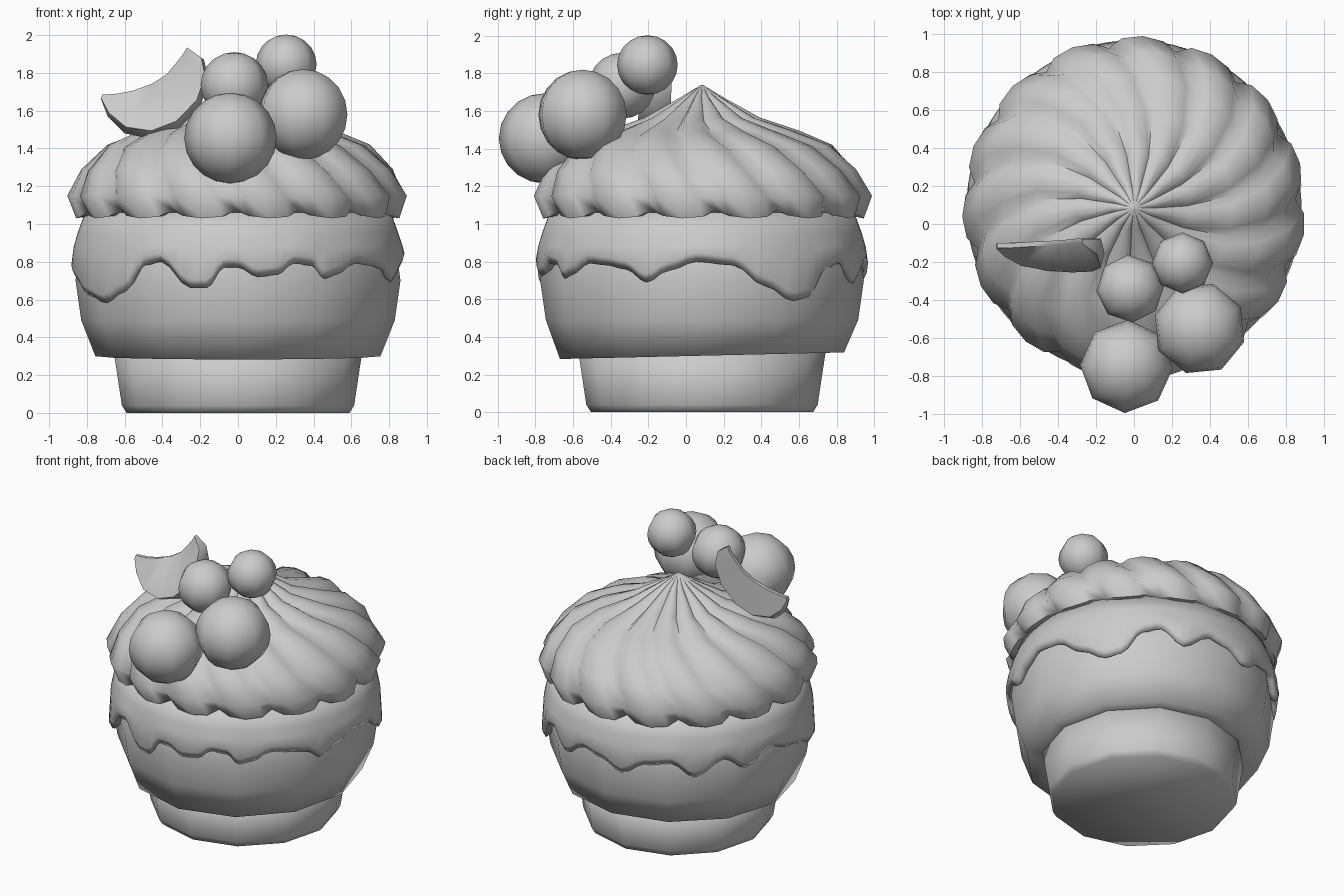
import bpy, bmesh, math

if "Cube" in bpy.data.objects:
    bpy.data.objects.remove(bpy.data.objects["Cube"])

CY = 0.085  # the cake axis sits slightly behind the origin

grey = bpy.data.materials.new("plain grey")
grey.diffuse_color = (0.6, 0.6, 0.6, 1)
grey.use_nodes = True
grey.node_tree.nodes["Principled BSDF"].inputs["Base Color"].default_value = grey.diffuse_color


def finish(name, bm, angle=50):
    bmesh.ops.recalc_face_normals(bm, faces=bm.faces)
    me = bpy.data.meshes.new(name)
    bm.to_mesh(me)
    bm.free()
    ob = bpy.data.objects.new(name, me)
    bpy.context.collection.objects.link(ob)
    me.materials.append(grey)
    bpy.ops.object.select_all(action='DESELECT')
    ob.select_set(True)
    bpy.context.view_layer.objects.active = ob
    bpy.ops.object.shade_smooth_by_angle(angle=math.radians(angle))
    return ob


def loft(name, rings, angle=50):
    """Skin a stack of closed rings and cap both ends."""
    bm = bmesh.new()
    vs = [[bm.verts.new(p) for p in ring] for ring in rings]
    n = len(vs[0])
    for a, b in zip(vs, vs[1:]):
        for i in range(n):
            j = (i + 1) % n
            bm.faces.new((a[i], a[j], b[j], b[i]))
    bm.faces.new(vs[0])
    bm.faces.new(vs[-1])
    return finish(name, bm, angle)


def polar(a, r, z):
    """Angle 0 faces the front, growing towards +x."""
    return (r * math.sin(a), CY - r * math.cos(a), z)


def ring(r, z, n=12, wobble=0.0):
    pts = []
    for i in range(n):
        a = math.tau * i / n
        pts.append(polar(a, r, z - wobble * math.cos(a / 2) ** 2 + wobble * 0.5))
    return pts


# Cup and cake body
loft("cup", [ring(0.59, 0), ring(0.615, 0.04), ring(0.66, 0.34)], 120)
loft("cake", [ring(0.6, 0.315, 12, 0.03), ring(0.755, 0.30, 12, 0.035), ring(0.83, 0.49),
              ring(0.86, 0.70), ring(0.84, 0.85), ring(0.76, 1.02)], 130)

# Icing with a dripping lower edge: (degrees, edge height)
drips = [(0, .77), (7, .72), (14, .73), (20, .79), (27, .78), (32, .71), (37, .73), (46, .79), (54, .78),
         (62, .76), (70, .69), (78, .75), (88, .80), (101, .78), (113, .67), (124, .59),
         (131, .61), (140, .76), (148, .79), (158, .68), (170, .78), (180, .75), (190, .68),
         (200, .76), (212, .78), (222, .68), (235, .79), (245, .70), (258, .79), (270, .74),
         (280, .70), (294, .62), (306, .58), (316, .64), (325, .78), (332, .80), (343, .66),
         (349, .66), (355, .77)]


# Round the drips by easing between neighbouring heights
eased = []
for (d0, h0), (d1, h1) in zip(drips, drips[1:] + [(360, drips[0][1])]):
    for t in (0, 0.3, 0.7):
        eased.append((d0 + (d1 - d0) * t, h0 + (h1 - h0) * t * t * (3 - 2 * t)))


def icing_ring(r, z=None, blend=0.0, lift=0.0):
    pts = []
    for deg, edge in eased:
        h = edge + lift if z is None else z + blend * (edge - 0.75)
        pts.append(polar(math.radians(deg), r, h))
    return pts


loft("icing", [icing_ring(0.82, lift=0.03), icing_ring(0.86), icing_ring(0.882, lift=0.045),
               icing_ring(0.87, 0.88, 0.2), icing_ring(0.85, 0.95), icing_ring(0.81, 1.06)], 120)

# Swirled cream: broad lobes that twist as they run outwards from the peak
LOBES = 15
section = [(0, 0), (0.2, 0.7), (0.5, 1), (0.8, 0.8)]   # position in lobe, fullness
profile = [(0.004, 1.74), (0.12, 1.67), (0.31, 1.565), (0.52, 1.495), (0.70, 1.42),
           (0.83, 1.29), (0.905, 1.15), (0.86, 1.03), (0.70, 1.06)]
twist = [-24, -24, -21, -16, -9, -2, 4, 6, 6]
drop = [0, 0, -.02, -.03, -.035, -.03, -.01, .045, 0]  # height change in the grooves
pull = [0, .2, .1, .02, .03, .05, .06, .05, 0]        # inward pull in the grooves
cream = []
for (r, z), tw, dz, dr in zip(profile, twist, drop, pull):
    pts = []
    for k in range(LOBES):
        for t, full in section:
            a = math.tau * (k + t) / LOBES + math.radians(tw + 113)
            dip = 1 - full
            pts.append(polar(a, r * (1 - dr * dip), z + dz * dip))
    cream.append(pts)
loft("cream_swirl", cream, 60)

# Berries
for i, (x, y, z, r, turn) in enumerate([(-0.04, -0.75, 1.455, 0.24, -2), (0.345, -0.55, 1.58, 0.24, 28),
                                        (-0.02, -0.34, 1.735, 0.175, 4), (0.255, -0.205, 1.845, 0.158, 0)]):
    bm = bmesh.new()
    bmesh.ops.create_uvsphere(bm, u_segments=8, v_segments=10, radius=r)
    bmesh.ops.scale(bm, vec=(1.02, 1.02, 1), verts=bm.verts)
    ob = finish("berry_%d" % (i + 1), bm, 60)
    ob.location = (x, y, z)
    ob.rotation_euler.z = math.radians(turn)

# Fruit slice: wedge with a thin inner edge and a thick outer rind
# stations: outer x, z, inner x, z, front y, back y
stations = [(-.725, 1.66, -.72, 1.685, -.13, -.10), (-.69, 1.57, -.64, 1.69, -.17, -.10),
            (-.60, 1.48, -.56, 1.705, -.22, -.095), (-.46, 1.45, -.46, 1.74, -.245, -.09),
            (-.32, 1.50, -.38, 1.79, -.255, -.085), (-.20, 1.62, -.33, 1.85, -.25, -.08),
            (-.155, 1.76, -.29, 1.90, -.23, -.075), (-.18, 1.87, -.27, 1.935, -.16, -.08)]
loft("fruit_slice", [[(ox, (f + b) / 2, oz), (ox * .85 + ix * .15, f, oz * .85 + iz * .15),
                      (ix, b - .025, iz), (ix, b, iz), (ox * .85 + ix * .15, b, oz * .85 + iz * .15)]
                     for ox, oz, ix, iz, f, b in stations], 60)
